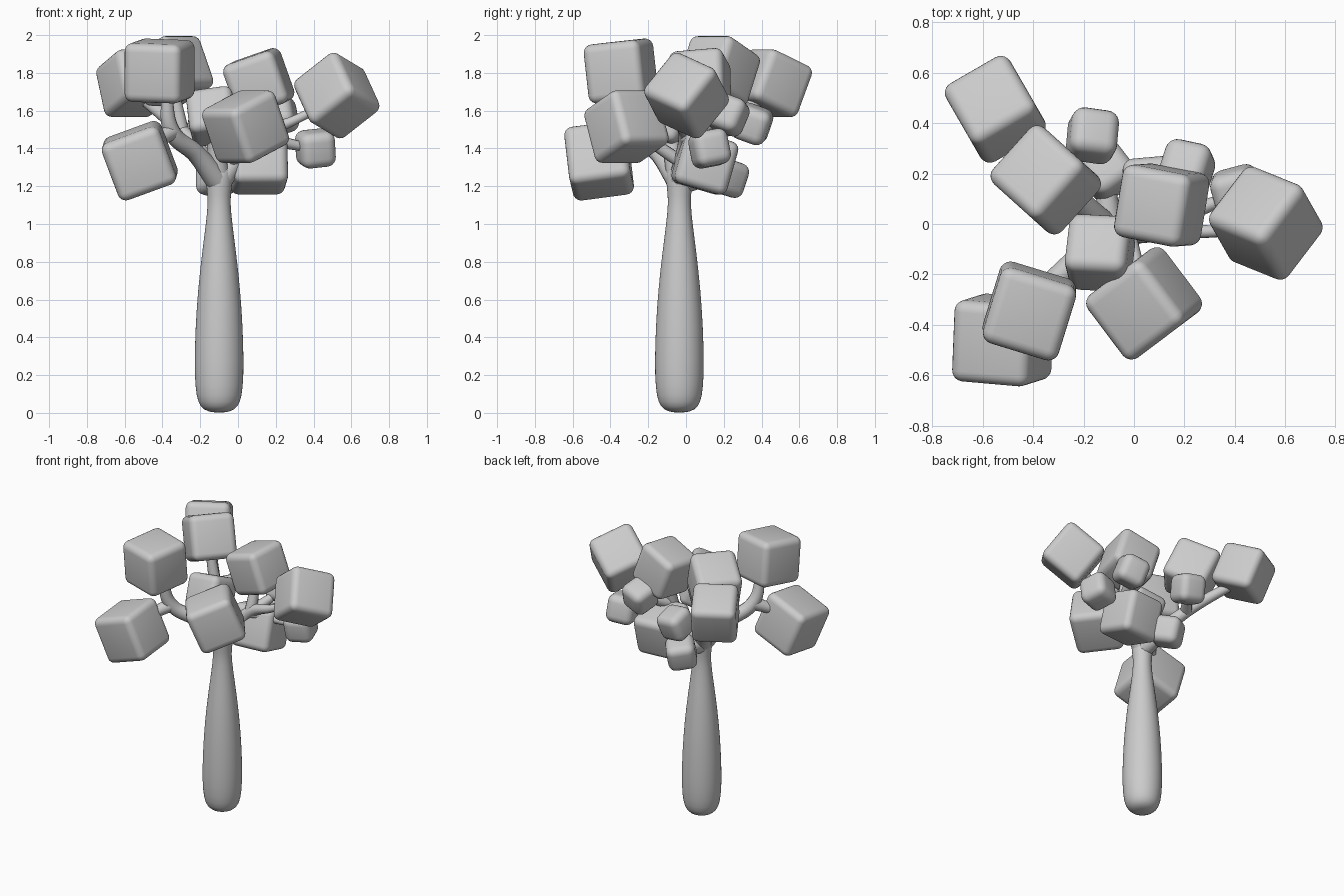
import bpy, bmesh
from math import radians, tau
from mathutils import Matrix, Vector, Euler

if "Cube" in bpy.data.objects:
    bpy.data.objects.remove(bpy.data.objects["Cube"])


def add_object(name, bm):
    for f in bm.faces:
        f.smooth = True
    bmesh.ops.recalc_face_normals(bm, faces=bm.faces)
    mesh = bpy.data.meshes.new(name)
    bm.to_mesh(mesh)
    bm.free()
    ob = bpy.data.objects.new(name, mesh)
    bpy.context.collection.objects.link(ob)
    return ob


def leaf_block(name, centre, half, angles, radius):
    """Rounded cube of foliage."""
    bm = bmesh.new()
    bmesh.ops.create_cube(bm, size=2 * half)
    bmesh.ops.bevel(bm, geom=bm.edges[:], offset=radius, segments=5,
                    profile=0.5, affect='EDGES', clamp_overlap=True)
    ob = add_object(name, bm)
    ob.location = centre
    ob.rotation_euler = Euler([radians(a) for a in angles])


def branch(name, points):
    """Smooth tapered tube through (x, y, z, radius) points."""
    cu = bpy.data.curves.new(name, 'CURVE')
    cu.dimensions = '3D'
    cu.bevel_depth = 1.0
    cu.bevel_resolution = 4
    cu.use_fill_caps = True
    cu.resolution_u = 8
    sp = cu.splines.new('BEZIER')
    sp.bezier_points.add(len(points) - 1)
    for p, (x, y, z, r) in zip(sp.bezier_points, points):
        p.co = (x, y, z)
        p.radius = r
        p.handle_left_type = p.handle_right_type = 'AUTO'
    ob = bpy.data.objects.new(name, cu)
    bpy.context.collection.objects.link(ob)
    bpy.ops.object.select_all(action='DESELECT')
    ob.select_set(True)
    bpy.context.view_layer.objects.active = ob
    bpy.ops.object.convert(target='MESH')


# Trunk: turned club-shaped profile
profile = [(0, 0), (.06, .006), (.1, .03), (.122, .085), (.131, .2), (.13, .35),
           (.121, .55), (.103, .75), (.08, .93), (.062, 1.07), (.06, 1.15),
           (.074, 1.24), (.066, 1.3), (0, 1.33)]
bm = bmesh.new()
vs = [bm.verts.new((r, 0, z)) for r, z in profile]
es = [bm.edges.new(pair) for pair in zip(vs, vs[1:])]
bmesh.ops.spin(bm, geom=vs + es, cent=(0, 0, 0), axis=(0, 0, 1),
               angle=tau, steps=24, use_duplicate=False)
bmesh.ops.remove_doubles(bm, verts=bm.verts, dist=1e-4)
trunk = add_object("trunk", bm)
trunk.location = (-.1, -.035, 0)
sub = trunk.modifiers.new("smooth", 'SUBSURF')
sub.levels = sub.render_levels = 1

# Foliage: centre, half size, rotation in degrees
large = [
    ((-.55, .455, 1.745), .147, (-23, 0, 30)),
    ((-.35, .175, 1.81), .15, (0, -25, -42)),
    ((-.415, -.345, 1.81), .157, (6, 2, -17)),
    ((-.52, -.46, 1.335), .163, (8, -20, -5)),
    ((.04, -.315, 1.515), .157, (0, -23, 37)),
    ((.523, .003, 1.68), .154, (-25, -36, -22)),
    ((.11, .075, 1.75), .146, (5, -19, -11)),
    ((.11, .1, 1.325), .145, (-16, 0, 5)),
    ((-.135, -.115, 1.57), .124, (-25, -8, -3)),
]
small = [
    ((-.165, .35, 1.53), .095, (-20, 8, -8)),
    ((.41, .125, 1.4), .095, (10, -6, 15)),
    ((.21, .22, 1.58), .095, (-20, -15, -12)),
    ((-.11, .21, 1.25), .095, (-15, 10, 35)),
]
for i, (c, h, a) in enumerate(large):
    leaf_block(f"large_leaf_block_{i + 1}", c, h, a, .045)
for i, (c, h, a) in enumerate(small):
    leaf_block(f"small_leaf_block_{i + 1}", c, h, a, .05)

# Limbs: each fork starts inside the trunk or another limb
top = (-.1, -.035, 1.22, .065)
fork_front = (-.35, -.26, 1.49, .045)
fork_back = (-.3, .17, 1.49, .04)
fork_right = (.1, .0, 1.46, .04)
limbs = {
    "front_left_limb": [top, (-.22, -.14, 1.37, .05), fork_front, (-.38, -.31, 1.7, .03)],
    "low_front_twig": [fork_front, (-.5, -.42, 1.4, .03)],
    "back_left_limb": [top, (-.2, .07, 1.37, .05), fork_back, (-.52, .42, 1.68, .03)],
    "upper_back_twig": [fork_back, (-.35, .175, 1.74, .03)],
    "back_twig": [fork_back, (-.18, .33, 1.52, .025)],
    "right_limb": [top, (0, -.01, 1.35, .05), fork_right, (.3, -.03, 1.55, .025),
                   (.46, 0, 1.63, .022)],
    "upper_twig": [fork_right, (.11, .06, 1.7, .028)],
    "right_back_twig": [fork_right, (.2, .2, 1.56, .024)],
    "low_right_twig": [fork_right, (.39, .11, 1.4, .022)],
    "centre_twig": [top, (-.13, -.1, 1.52, .035)],
    "front_twig": [(-.03, -.03, 1.33, .035), (.03, -.25, 1.48, .03)],
    "low_back_twig": [top, (-.11, .18, 1.25, .03)],
}
for name, pts in limbs.items():
    branch(name, pts)
